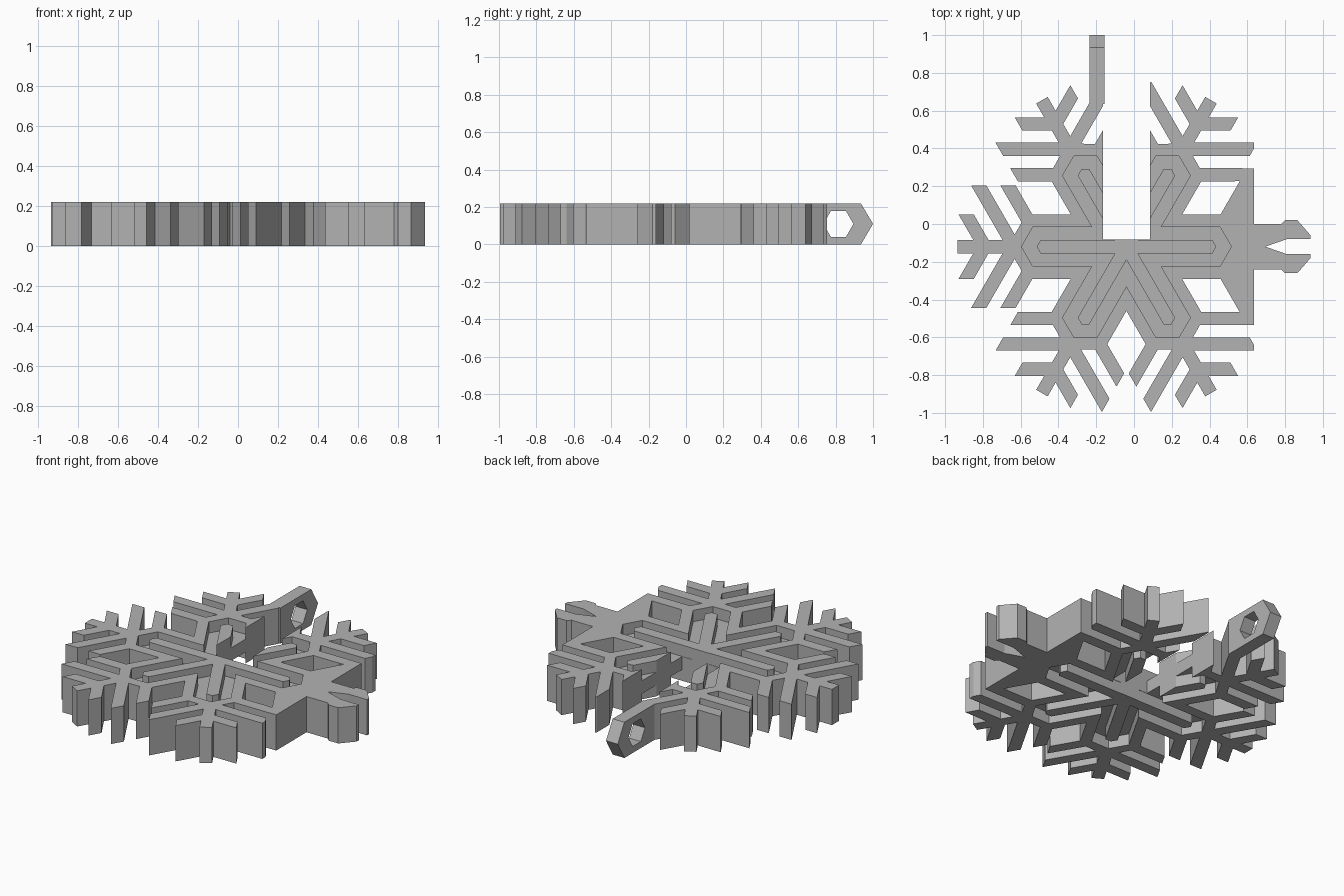
import bpy, bmesh
from math import radians
from mathutils import Matrix, Vector

if "Cube" in bpy.data.objects:
    bpy.data.objects.remove(bpy.data.objects["Cube"], do_unlink=True)

H = 0.22                      # thickness
CENTRE = Vector((-0.04, -0.12))
ARMS = range(0, 360, 60)
W = 0.035                     # half width of stems and branches
GROOVE = 0.07                 # groove depth on each face

grey = bpy.data.materials.new("light grey")
grey.use_nodes = True
colour = (0.45, 0.45, 0.45, 1)
grey.diffuse_color = colour
grey.node_tree.nodes["Principled BSDF"].inputs["Base Color"].default_value = colour


def prisms(name, outlines, spans=((0, H),), sideways=False):
    """One object made of extruded outlines; sideways outlines are (y, z) along x."""
    bm = bmesh.new()
    for low, high in spans:
        for outline in outlines:
            if sideways:
                verts = [bm.verts.new((low, a, b)) for a, b in outline]
                push = Vector((high - low, 0, 0))
            else:
                verts = [bm.verts.new((a, b, low)) for a, b in outline]
                push = Vector((0, 0, high - low))
            face = bm.faces.new(verts)
            moved = bmesh.ops.extrude_face_region(bm, geom=[face], use_keep_orig=True)["geom"]
            new = [v for v in moved if isinstance(v, bmesh.types.BMVert)]
            bmesh.ops.translate(bm, vec=push, verts=new)
    bmesh.ops.recalc_face_normals(bm, faces=bm.faces)
    mesh = bpy.data.meshes.new(name)
    bm.to_mesh(mesh)
    bm.free()
    mesh.materials.append(grey)
    obj = bpy.data.objects.new(name, mesh)
    bpy.context.collection.objects.link(obj)
    return obj


def cut(obj, *cutters):
    """Subtract the cutters and bake the result."""
    for cutter in cutters:
        mod = obj.modifiers.new("cut", 'BOOLEAN')
        mod.operation = 'DIFFERENCE'
        mod.solver = 'EXACT'
        mod.use_self = True
        mod.object = cutter
    bpy.context.view_layer.update()
    graph = bpy.context.evaluated_depsgraph_get()
    baked = bpy.data.meshes.new_from_object(obj.evaluated_get(graph))
    obj.modifiers.clear()
    obj.data = baked


def place(points, angle):
    """Turn arm coordinates (along, across) into the plan."""
    turn = Matrix.Rotation(radians(angle), 2)
    return [tuple(CENTRE + turn @ Vector(p)) for p in points]


def pointed_bar(angle, half, corner, tip):
    return place([(0, -half), (corner, -half), (tip, 0), (corner, half), (0, half)], angle)


def branch(angle, start, reach, side):
    """Branch leaving the stem at 60 degrees, cut off parallel to the stem."""
    slope, wide = 0.577, W / 0.866
    points = [(start - wide, 0), (start + wide, 0),
              (start + reach * slope + wide, reach), (start + reach * slope - wide, reach)]
    return place([(u, v * side) for u, v in points], angle)


def rect(x0, y0, x1, y1):
    return [(x0, y0), (x1, y0), (x1, y1), (x0, y1)]


def flip(points):
    """Mirror an outline across the horizontal arm."""
    return [(x, 2 * CENTRE.y - y) for x, y in points]


# Broad arm rims, thin stems and side branches
outlines = [pointed_bar(a, 0.17, 0.53, 0.63) for a in ARMS]
for a in ARMS:
    if a:
        outlines.append(place(rect(0.5, -W, 0.895, W), a))
        for start, reach in ((0.44, 0.325), (0.595, 0.325), (0.75, 0.17)):
            outlines += [branch(a, start, reach, s) for s in (-1, 1)]

# Side plate that joins the branches around the clip
brace = rect(0.48, 0.227, 0.635, 0.295)
outlines += [brace, flip(brace),
             [(0.40, 0.05), (0.458, 0.05), (0.559, 0.225), (0.559, 0.26), (0.635, 0.26),
              (0.635, -0.50), (0.559, -0.50), (0.559, -0.465), (0.458, -0.29), (0.40, -0.29)]]
body = prisms("snowflake_body", outlines)

# Grooved channels and the ribs that run down their middle
grooves = prisms("groove_cutter", [pointed_bar(a, 0.105, 0.495, 0.555) for a in ARMS],
                 ((-0.05, GROOVE), (H - GROOVE, H + 0.05)))
ribs = prisms("centre_ribs", [pointed_bar(a, W, 0.455, 0.475) for a in ARMS])

# Slot at the back, trimmed side, and the eyelet hole
slot = prisms("slot_cutter", [rect(-0.165, -0.083, 0.085, 1.2)], ((-0.1, 0.4),))
trim = prisms("trim_cutter", [rect(0.635, -1.2, 1.2, 1.2)], ((-0.1, 0.4),))
mid = H / 2
hexagon = [(0.735, mid), (0.775, mid - 0.07), (0.855, mid - 0.07),
           (0.895, mid), (0.855, mid + 0.07), (0.775, mid + 0.07)]
hole = prisms("eyelet_cutter", [hexagon], ((-0.26, -0.13),), sideways=True)

# Hanging eyelet on the rear branch
eyelet = prisms("hanging_eyelet",
                [[(0.635, 0), (0.935, 0), (1.0, mid), (0.935, H), (0.635, H)]],
                ((-0.235, -0.155),), sideways=True)

# Two-pronged clip on the left side
prong = [(0.62, 0.0), (0.78, 0.0), (0.80, 0.02), (0.865, 0.02), (0.935, -0.06),
         (0.935, -0.08), (0.81, -0.08), (0.695, -0.12)]
prisms("clip", [prong + flip(prong)[::-1][1:] ])

cut(body, grooves, slot, trim, hole)
cut(ribs, slot)
cut(eyelet, hole)
for helper in (grooves, slot, trim, hole):
    bpy.data.objects.remove(helper, do_unlink=True)
